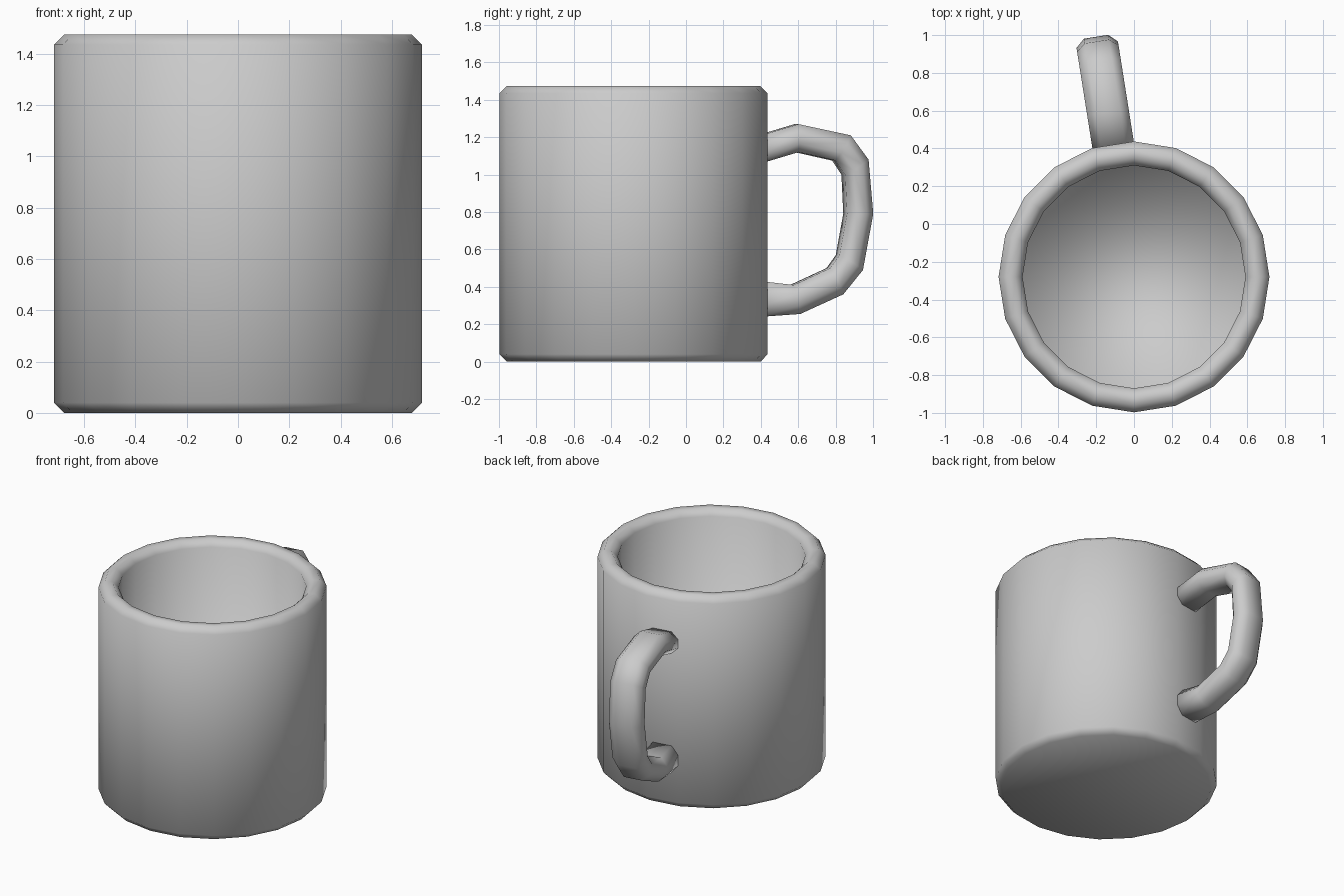
import bpy, bmesh
from math import sin, cos, pi, radians
from mathutils import Vector

if "Cube" in bpy.data.objects:
    bpy.data.objects.remove(bpy.data.objects["Cube"])

CY = -0.28      # y of the cup axis
SIDES = 20


def loft(name, rings):
    """Skin a list of equal-length point rings and cap both ends."""
    bm = bmesh.new()
    loops = [[bm.verts.new(p) for p in ring] for ring in rings]
    n = len(loops[0])
    for a, b in zip(loops, loops[1:]):
        for i in range(n):
            j = (i + 1) % n
            bm.faces.new((a[i], a[j], b[j], b[i]))
    bm.faces.new(loops[0][::-1])
    bm.faces.new(loops[-1])
    bmesh.ops.recalc_face_normals(bm, faces=bm.faces)
    for f in bm.faces:
        f.smooth = True
    me = bpy.data.meshes.new(name)
    bm.to_mesh(me)
    bm.free()
    ob = bpy.data.objects.new(name, me)
    bpy.context.collection.objects.link(ob)
    return ob


# Cup body: bevelled outer wall, rounded rim, inner wall and floor (radius, z)
profile = [(0.678, 0), (0.717, 0.04), (0.717, 1.435), (0.677, 1.475),
           (0.63, 1.475), (0.59, 1.435), (0.59, 0.13)]
loft("cup_body", [[(r * sin(2 * pi * i / SIDES), CY + r * cos(2 * pi * i / SIDES), z)
                   for i in range(SIDES)] for r, z in profile])

# Handle: bevelled bar growing out of one wall facet
# outer (y, z) and inner (y, z) corners of the side outline
outline = [((0.40, 1.21), (0.40, 1.06)), ((0.60, 1.27), (0.60, 1.12)),
           ((0.88, 1.21), (0.80, 1.075)), ((0.975, 1.08), (0.85, 1.0)),
           ((1.0, 0.79), (0.86, 0.79)), ((0.945, 0.49), (0.82, 0.57)),
           ((0.84, 0.36), (0.77, 0.50)), ((0.61, 0.255), (0.575, 0.41)),
           ((0.40, 0.24), (0.40, 0.43))]
# octagonal section: (sideways offset, fraction from inner to outer)
section = [(-0.065, 0), (0.065, 0), (0.111, 0.3), (0.111, 0.7),
           (0.065, 1), (-0.065, 1), (-0.111, 0.7), (-0.111, 0.3)]
ang = radians(9)
out = Vector((-sin(ang), cos(ang), 0))
side = Vector((cos(ang), sin(ang), 0))
axis = Vector((0, CY, 0))


def handle_point(outer, inner, w, t):
    y = inner[0] + (outer[0] - inner[0]) * t
    z = inner[1] + (outer[1] - inner[1]) * t
    u = (y - 0.009 - CY) / cos(ang)
    return axis + out * u + side * w + Vector((0, 0, z))


loft("handle", [[handle_point(o, i, w, t) for w, t in section] for o, i in outline])
